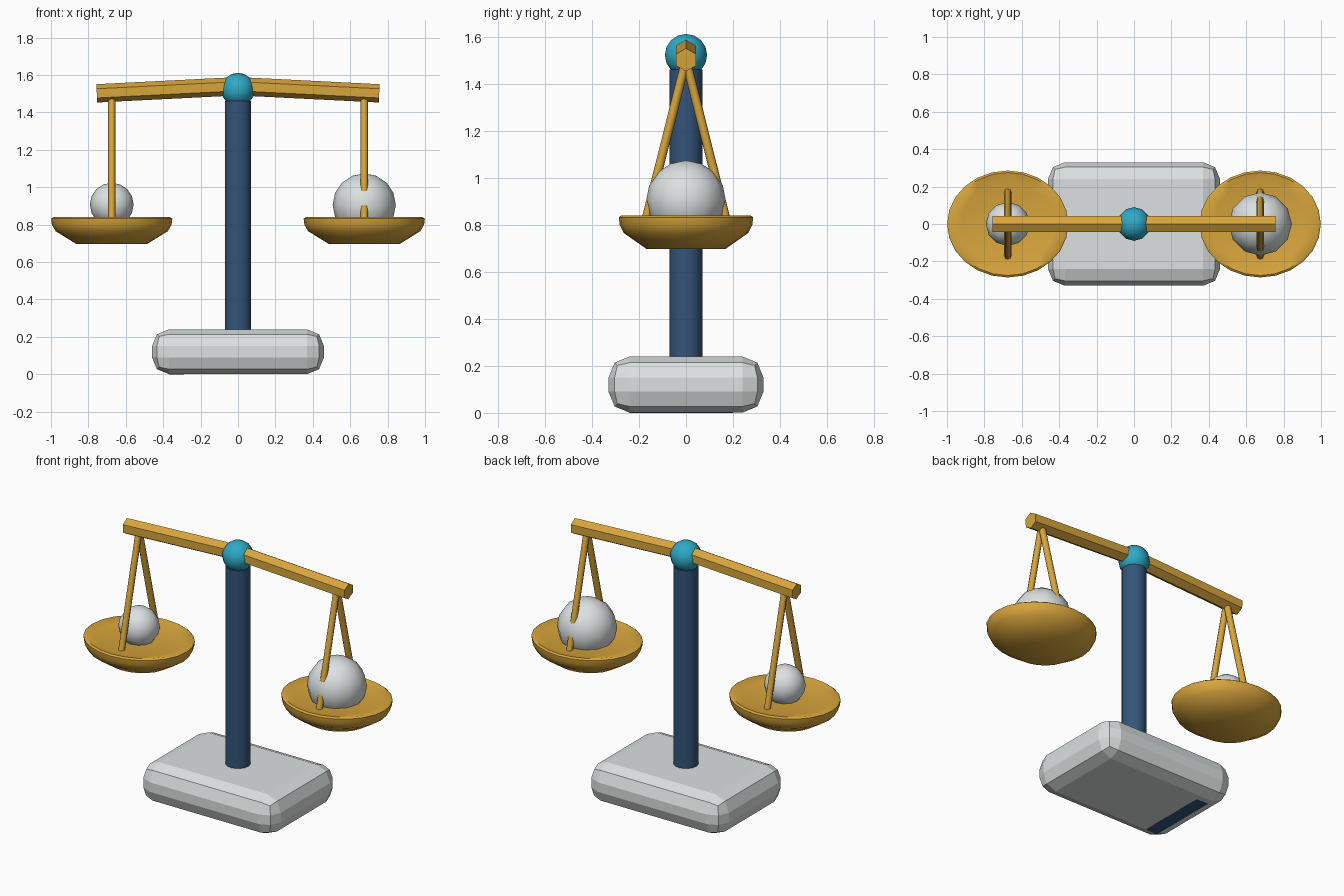
import bpy, bmesh, math
from mathutils import Vector

if "Cube" in bpy.data.objects:
    bpy.data.objects.remove(bpy.data.objects["Cube"])


def material(name, color):
    m = bpy.data.materials.new(name)
    m.diffuse_color = (*color, 1)
    m.use_nodes = True
    m.node_tree.nodes["Principled BSDF"].inputs["Base Color"].default_value = m.diffuse_color
    return m


GOLD = material("gold", (0.69, 0.38, 0.045))
STONE = material("pale grey", (0.72, 0.75, 0.75))
NAVY = material("navy blue", (0.034, 0.09, 0.19))
CYAN = material("cyan", (0.027, 0.40, 0.56))


def finish(obj, name, mat, smooth_angle=None):
    obj.name = name
    obj.data.materials.append(mat)
    if smooth_angle is not None:
        bpy.ops.object.select_all(action='DESELECT')
        obj.select_set(True)
        bpy.context.view_layer.objects.active = obj
        bpy.ops.object.shade_smooth_by_angle(angle=math.radians(smooth_angle))
    return obj


def box(name, mat, low, high, bevel=0):
    low, high = Vector(low), Vector(high)
    bpy.ops.mesh.primitive_cube_add(size=1, location=(low + high) / 2)
    obj = bpy.context.object
    obj.scale = high - low
    bpy.ops.object.transform_apply(location=False, rotation=False, scale=True)
    if bevel:
        mod = obj.modifiers.new("rounded edges", 'BEVEL')
        mod.width, mod.segments = bevel, 2
    return finish(obj, name, mat)


def rod(name, mat, start, end, radius, sides, smooth_angle=None, roll=0):
    start, end = Vector(start), Vector(end)
    axis = end - start
    bpy.ops.mesh.primitive_cylinder_add(vertices=sides, radius=radius,
                                        depth=axis.length, location=(start + end) / 2)
    obj = bpy.context.object
    for v in obj.data.vertices:  # roll the profile about its own axis
        x, y, z = v.co
        v.co = (x * math.cos(roll) - y * math.sin(roll),
                x * math.sin(roll) + y * math.cos(roll), z)
    obj.rotation_euler = axis.to_track_quat('Z', 'Y').to_euler()
    return finish(obj, name, mat, smooth_angle)


def ball(name, mat, center, radius):
    bpy.ops.mesh.primitive_uv_sphere_add(segments=12, ring_count=8,
                                         radius=radius, location=center)
    return finish(bpy.context.object, name, mat, 50)


def pan(name, x):
    # Oval dish spun from a (radius, height) profile
    profile = [(0.19, 0.697), (0.30, 0.765), (0.32, 0.80), (0.324, 0.832),
               (0.312, 0.84), (0.25, 0.826)]
    sides = 24
    bm = bmesh.new()
    rings = []
    for r, z in profile:
        rings.append([bm.verts.new((r * math.cos(a), r * 0.882 * math.sin(a), z))
                      for a in (2 * math.pi * i / sides for i in range(sides))])
    for lower, upper in zip(rings, rings[1:]):
        for i in range(sides):
            j = (i + 1) % sides
            bm.faces.new((lower[i], lower[j], upper[j], upper[i]))
    bm.faces.new(rings[0][::-1])
    bm.faces.new(rings[-1])
    mesh = bpy.data.meshes.new(name)
    bm.to_mesh(mesh)
    bm.free()
    obj = bpy.data.objects.new(name, mesh)
    bpy.context.collection.objects.link(obj)
    obj.location.x = x
    return finish(obj, name, GOLD, 50)


# Base with a thin dark strip underneath
box("base", STONE, (-0.46, -0.33, 0.001), (0.46, 0.33, 0.24), bevel=0.09)
box("underside_strip", NAVY, (-0.37, -0.24, 0), (-0.29, 0.2, 0.005))

# Column and pivot
rod("column", NAVY, (0, 0, 0.2), (0, 0, 1.46), 0.07, 16, 40)
ball("pivot", CYAN, (0, 0, 1.522), 0.09)

# Drooping beam arms, hangers and pans on both sides
for side, label in ((-1, "left"), (1, "right")):
    x = 0.675 * side
    rod(label + "_beam_arm", GOLD, (0, 0, 1.54), (0.755 * side, 0, 1.502),
        0.049, 6, roll=0)
    for dy, where in ((-1, "front"), (1, "back")):
        rod(f"{label}_{where}_hanger", GOLD, (x, 0, 1.5), (x, 0.176 * dy, 0.80),
            0.019, 8, 50)
    pan(label + "_pan", x)

# Weights
ball("small_weight", STONE, (-0.675, 0, 0.907), 0.117)
ball("large_weight", STONE, (0.675, 0, 0.905), 0.169)
